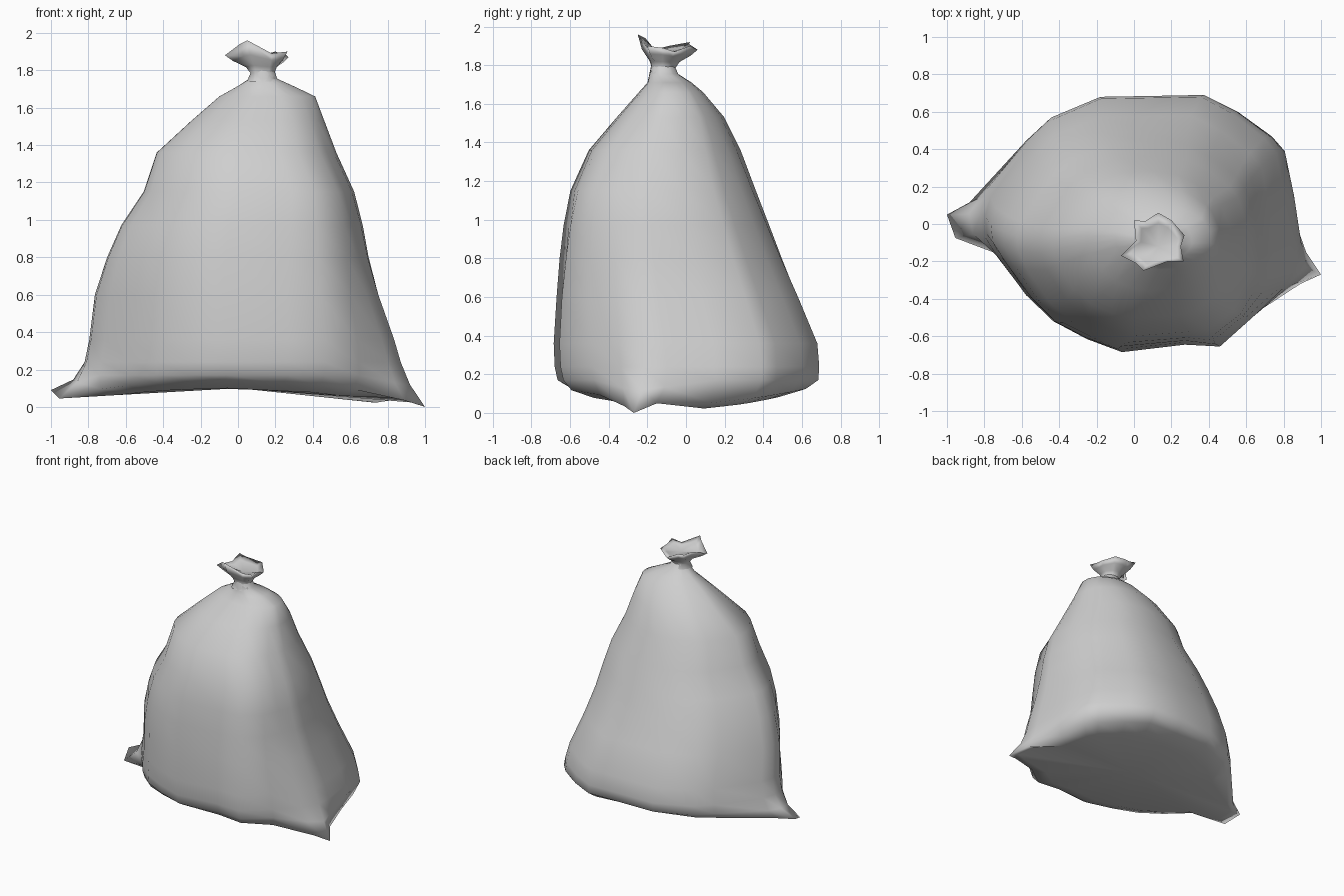
import bpy, bmesh, math

cube = bpy.data.objects.get("Cube")
if cube:
    bpy.data.objects.remove(cube, do_unlink=True)

cloth = bpy.data.materials.new("pale grey cloth")
cloth.use_nodes = True
GREY = (0.62, 0.62, 0.62, 1)
cloth.diffuse_color = GREY
bsdf = cloth.node_tree.nodes["Principled BSDF"]
bsdf.inputs["Base Color"].default_value = GREY
bsdf.inputs["Roughness"].default_value = 0.8


def loft(name, rings, start, end):
    """Skin equal-length rings and close an end with a fan where it has a tip."""
    bm = bmesh.new()
    rows = [[bm.verts.new(p) for p in ring] for ring in rings]
    n = len(rows[0])
    for low, high in zip(rows, rows[1:]):
        for i in range(n):
            j = (i + 1) % n
            bm.faces.new((low[i], low[j], high[j], high[i]))
    for ring, tip in ((rows[0], start), (rows[-1], end)):
        if tip:
            centre = bm.verts.new(tip)
            for i in range(n):
                bm.faces.new((ring[i], ring[(i + 1) % n], centre))
    bmesh.ops.recalc_face_normals(bm, faces=bm.faces)
    mesh = bpy.data.meshes.new(name)
    bm.to_mesh(mesh)
    bm.free()
    mesh.materials.append(cloth)
    for face in mesh.polygons:
        face.use_smooth = True
    obj = bpy.data.objects.new(name, mesh)
    bpy.context.collection.objects.link(obj)


# Footprint, running clockwise from the rear of the right-hand ear
OUTLINE = [(.88, -.1), (.88, -.22), (.81, -.34), (.64, -.49), (.45, -.65), (.25, -.64),
           (-.08, -.68), (-.28, -.61), (-.46, -.52), (-.61, -.38), (-.77, -.17),
           (-.85, -.05), (-.86, .05), (-.83, .15), (-.6, .45), (-.47, .57), (-.2, .68),
           (.1, .685), (.37, .69), (.55, .6), (.73, .47), (.8, .39), (.85, .15)]

# Corner ears: outline index -> tip position
EARS = {0: (.92, -.15, .05), 1: (1, -.27, 0), 2: (.89, -.32, .035),
        11: (-.955, -.075, .045), 12: (-1, .05, .09), 13: (-.88, .115, .09)}

# Outline indices of the front crease that bulges to the right at mid height
CREASE = (3, 4, 5)

# Extents of each level: z, x min, x max, y min, y max, pull of ears
LEVELS = [(.08, -.72, .76, -.5, .48, .7), (.11, -.82, .85, -.62, .62, 1),
          (.17, -.83, .885, -.665, .685, .3), (.24, -.82, .87, -.68, .69, 0),
          (.36, -.795, .835, -.685, .68, 0), (.6, -.765, .75, -.67, .58, 0),
          (.8, -.7, .7, -.655, .5, 0), (.97, -.625, .67, -.635, .435, 0),
          (1.15, -.505, .625, -.6, .365, 0), (1.36, -.435, .53, -.505, .285, 0),
          (1.53, -.25, .465, -.36, .2, 0), (1.66, -.1, .415, -.245, .09, 0),
          (1.71, -.01, .31, -.2, .03, 0), (1.755, .06, .21, -.19, -.04, 0),
          (1.8, .07, .195, -.18, -.06, 0)]


def sack_ring(z, x0, x1, y0, y1, pull):
    """Fit the footprint to one level, rounding it towards the top."""
    ring = []
    roundness = min(.85, max(0, z - .6))
    bulge = .08 * math.sin(math.pi * min(1, max(0, (z - .2) / 1.45)))
    for i, (x, y) in enumerate(OUTLINE):
        u, v = (x - .01) / .87, (y - .005) / .685
        scale = 1 + (1 / math.hypot(u, v) - 1) * roundness
        p = ((x0 + x1 + u * scale * (x1 - x0)) / 2,
             (y0 + y1 + v * scale * (y1 - y0)) / 2, z)
        if i in CREASE:
            p = (p[0] + bulge, p[1], z)
        if i in EARS:
            p = tuple(a + (b - a) * pull for a, b in zip(p, EARS[i]))
        elif z < .15:
            # The bottom seam sags to the right and rises at the front and back
            p = (p[0], p[1], z - .05 * max(0, p[0]) + .1 * abs(p[1]) - .03)
        ring.append(p)
    return ring


loft("sack_body", [sack_ring(*level) for level in LEVELS], (0, 0, .1), None)

# Gathered mouth above the tie, as a crumpled star
STAR = [(.27, -.06, 1.87), (.25, -.12, 1.89), (.265, -.2, 1.9), (.18, -.2, 1.89),
        (.05, -.25, 1.96), (.01, -.21, 1.94), (-.07, -.17, 1.88), (.01, -.09, 1.9),
        (0, .02, 1.92), (.06, .015, 1.91), (.13, .06, 1.88), (.2, .02, 1.9)]
CX, CY = .13, -.12


def mouth_ring(z, radius, spread, rise):
    """Blend from a round neck to the star-shaped mouth."""
    ring = []
    for x, y, top in STAR:
        a = math.atan2(y - CY, x - CX)
        rx, ry = CX + radius * math.cos(a), CY + radius * math.sin(a)
        ring.append((rx + (x - rx) * spread, ry + (y - ry) * spread,
                     z + (top - z) * rise))
    return ring


loft("tied_mouth", [mouth_ring(1.74, .085, 0, 0), mouth_ring(1.785, .065, 0, 0),
                    mouth_ring(1.81, .07, .15, .1), mouth_ring(1.83, .08, .65, .4),
                    mouth_ring(1.85, .08, 1, 1), mouth_ring(1.86, .07, .5, .55)],
     None, (CX, CY, 1.86))
